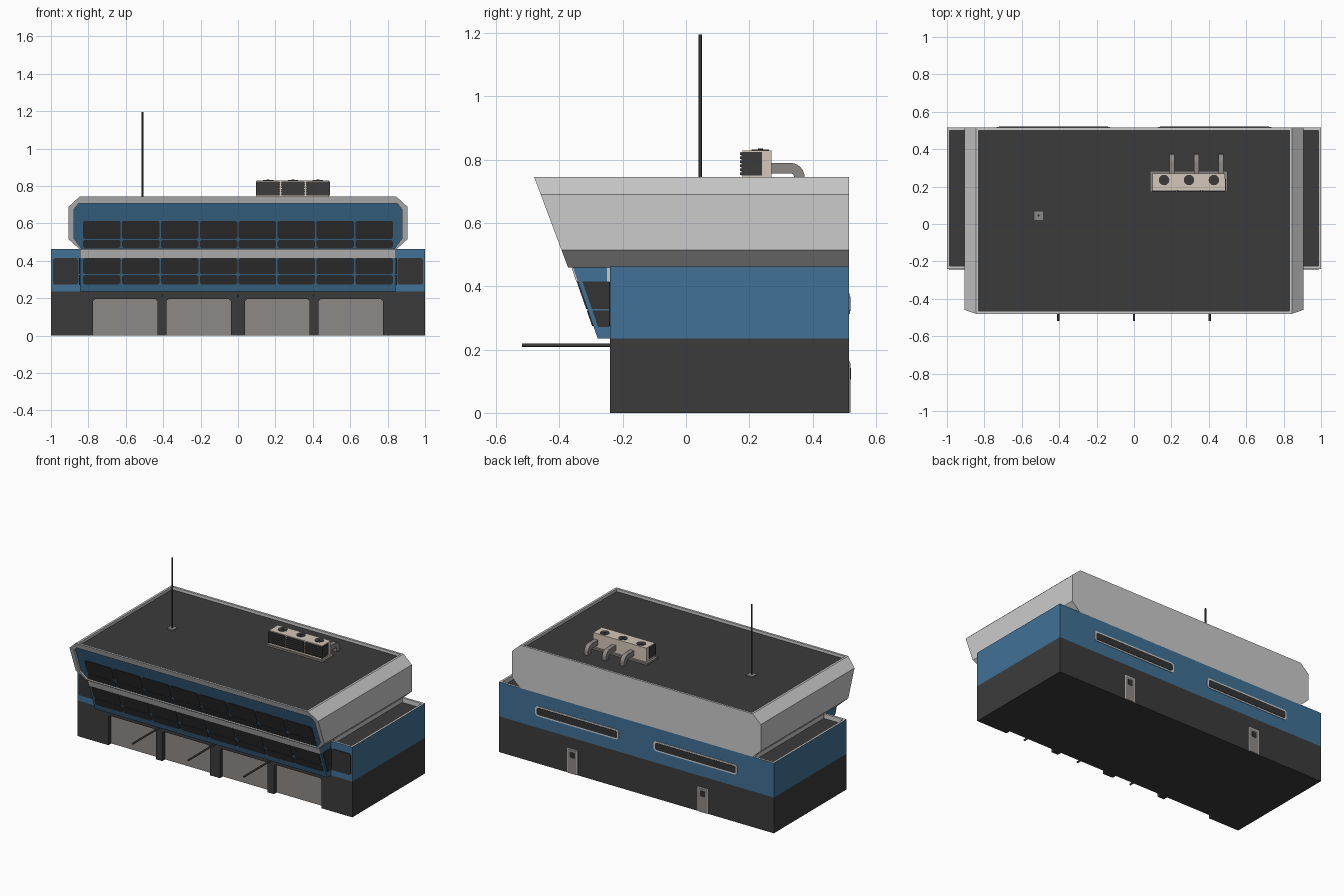
import bpy, bmesh, math

if "Cube" in bpy.data.objects:
    bpy.data.objects.remove(bpy.data.objects["Cube"])


def mat(name, r, g, b):
    m = bpy.data.materials.new(name)
    m.diffuse_color = (r, g, b, 1)
    m.use_nodes = True
    m.node_tree.nodes["Principled BSDF"].inputs["Base Color"].default_value = m.diffuse_color
    return m


DARK = mat("charcoal", 0.044, 0.044, 0.044)
GLASS = mat("dark_glass", 0.034, 0.033, 0.033)
BLUE = mat("blue_cladding", 0.052, 0.165, 0.305)
LIGHT = mat("light_grey", 0.6, 0.6, 0.6)
DOOR = mat("door_grey", 0.27, 0.25, 0.24)
CREAM = mat("cream_metal", 0.66, 0.57, 0.49)


def loft(name, rings, *mats, rule=None, parapet=None):
    """Closed solid through equal-length rings; parapet = (rim width, depth) sinks the top face."""
    bm = bmesh.new()
    vs = [[bm.verts.new(p) for p in r] for r in rings]
    n = len(rings[0])
    for a, b in zip(vs, vs[1:]):
        for i in range(n):
            j = (i + 1) % n
            bm.faces.new((a[i], a[j], b[j], b[i]))
    bm.faces.new(vs[0])
    last = bm.faces.new(vs[-1])
    bmesh.ops.recalc_face_normals(bm, faces=bm.faces)
    if rule == "last":
        last.material_index = 1
    if parapet:
        top = max(bm.faces, key=lambda f: f.calc_center_median().z + f.normal.z)
        rim = bmesh.ops.inset_individual(bm, faces=[top], thickness=parapet[0])["faces"]
        wall = bmesh.ops.inset_individual(bm, faces=[top], thickness=0.0005, depth=-parapet[1])["faces"]
        k = len(mats)
        for f in rim + wall:
            f.material_index = k - 2
        top.material_index = k - 1
    me = bpy.data.meshes.new(name)
    bm.to_mesh(me)
    bm.free()
    for m in mats:
        me.materials.append(m)
    ob = bpy.data.objects.new(name, me)
    bpy.context.collection.objects.link(ob)
    return ob


def box(name, x0, x1, y0, y1, z0, z1, *mats, **kw):
    rect = [(x0, y0), (x1, y0), (x1, y1), (x0, y1)]
    return loft(name, [[(x, y, z) for x, y in rect] for z in (z0, z1)], *mats, **kw)


def side_prism(name, pts, x0, x1, *mats):
    return loft(name, [[(x, y, z) for y, z in pts] for x in (x0, x1)], *mats)


def pane(name, x0, x1, z0, z1, plane, thick, m, c=0.008):
    """Thin plate with clipped corners on a wall given by y = plane(z)."""
    pts = [(x0 + c, z0), (x1 - c, z0), (x1, z0 + c), (x1, z1 - c),
           (x1 - c, z1), (x0 + c, z1), (x0, z1 - c), (x0, z0 + c)]
    return loft(name, [[(x, plane(z) + d, z) for x, z in pts] for d in (0, thick)], m)


def rod(name, p, r, length, axis, m, n=12):
    ring = [(r * math.cos(2 * math.pi * i / n), r * math.sin(2 * math.pi * i / n)) for i in range(n)]
    if axis == "z":
        rings = [[(p[0] + a, p[1] + b, p[2] + d) for a, b in ring] for d in (0, length)]
    else:
        rings = [[(p[0] + a, p[1] + d, p[2] + b) for a, b in ring] for d in (0, length)]
    ob = loft(name, rings, m)
    bpy.context.view_layer.objects.active = ob
    ob.select_set(True)
    bpy.ops.object.shade_smooth_by_angle(angle=math.radians(40))
    ob.select_set(False)


FRONT, BACK = -0.24, 0.515
shell_y = lambda z: -0.373 - (z - 0.46) * 0.375      # leaning front of upper shell
upper_y = lambda z: shell_y(z) + 0.014               # recessed blue upper front
bay_y = lambda z: -0.279 - (z - 0.235) * 0.347       # leaning front of lower bay
front_y = lambda z: FRONT
back_y = lambda z: BACK

# Ground floor: core block plus a front wall cut by four garage openings
box("ground_floor", -1, 1, -0.205, BACK, 0, 0.235, DARK)
bays = [(-0.775, -0.43), (-0.383, -0.037), (0.037, 0.383), (0.43, 0.775)]
outline = [(-1, 0)]
for a, b in bays:
    outline += [(a, 0), (a, 0.185), (a + 0.012, 0.196), (b - 0.012, 0.196), (b, 0.185), (b, 0)]
    box("garage_door", a - 0.005, b + 0.005, -0.212, -0.204, 0.001, 0.2, DOOR)
outline += [(1, 0), (1, 0.235), (-1, 0.235)]
loft("garage_front_wall", [[(x, y, z) for x, z in outline] for y in (FRONT, -0.204)], DARK)

# Poles above the garage pillars
for x in (-0.405, 0, 0.405):
    rod("flag_pole", (x, -0.518, 0.214), 0.006, 0.285, "y", DARK)

# Blue first floor with sunken wing roofs
box("first_floor", -1, 1, FRONT, BACK, 0.235, 0.462, BLUE, LIGHT, DARK, parapet=(0.02, 0.03))
box("upper_core", -0.845, 0.845, -0.25, 0.51, 0.41, 0.5, LIGHT)

# Leaning lower bay
side_prism("lower_bay", [(-0.22, 0.235), (bay_y(0.235), 0.235), (bay_y(0.461), 0.461), (-0.22, 0.461)],
           -0.845, 0.845, BLUE)
pane("grey_band", -0.845, 0.845, 0.414, 0.461, bay_y, -0.005, LIGHT, 0.001)

# Upper shell: octagonal section, recessed blue front and sunken roof
half = [(0.845, 0.46), (0.905, 0.515), (0.905, 0.69), (0.845, 0.745)]
half_in = [(0.838, 0.466), (0.876, 0.518), (0.876, 0.677), (0.852, 0.706)]
full = lambda h: h + [(-x, z) for x, z in reversed(h)]
outer, inner = full(half), full(half_in)
loft("upper_shell",
     [[(x, BACK, z) for x, z in outer], [(x, shell_y(z), z) for x, z in outer],
      [(x, shell_y(z), z) for x, z in inner], [(x, upper_y(z), z) for x, z in inner]],
     LIGHT, BLUE, LIGHT, DARK, rule="last", parapet=(0.02, 0.018))

# Eight columns of front windows on both floors
for i in range(8):
    cx = (i - 3.5) * 0.208
    for plane, z0, z1, part in ((upper_y, 0.469, 0.512, "upper_small"), (upper_y, 0.517, 0.614, "upper_tall"),
                                (bay_y, 0.274, 0.324, "lower_small"), (bay_y, 0.329, 0.415, "lower_tall")):
        pane(part + "_window", cx - 0.1, cx + 0.1, z0, z1, plane, -0.004, GLASS)

for s in (-1, 1):
    # Side panes of the bay and front panes of the wings
    for z0, z1 in ((0.272, 0.324), (0.329, 0.415)):
        pts = [(FRONT - 0.002, z0), (bay_y(z0) + 0.014, z0), (bay_y(z1) + 0.014, z1), (FRONT - 0.002, z1)]
        side_prism("bay_side_window", pts, s * 0.84, s * 0.849, GLASS)
    xs = sorted((s * 0.853, s * 0.99))
    pane("wing_window", *xs, 0.274, 0.414, front_y, -0.004, GLASS)
    # Rear strip windows with frames
    xs = sorted((s * 0.127, s * 0.735))
    pane("rear_window_frame", *xs, 0.312, 0.378, back_y, 0.003, LIGHT, 0.012)
    pane("rear_window", xs[0] + 0.012, xs[1] - 0.012, 0.322, 0.368, back_y, 0.005, GLASS)

# Rear doors with small glass panes
for x in (-0.485, 0.465):
    pane("rear_door_frame", x - 0.038, x + 0.038, 0.001, 0.163, back_y, 0.003, LIGHT, 0.002)
    pane("rear_door", x - 0.032, x + 0.032, 0.001, 0.157, back_y, 0.005, DOOR, 0.002)
    pane("rear_door_window", x - 0.017, x + 0.017, 0.105, 0.142, back_y, 0.007, GLASS, 0.004)

# Antenna
box("antenna_base", -0.533, -0.487, 0.022, 0.068, 0.725, 0.735, DOOR)
rod("antenna", (-0.51, 0.045, 0.73), 0.005, 0.466, "z", DARK)

# Rooftop cooling unit
box("cooler_base", 0.085, 0.5, 0.172, 0.284, 0.725, 0.738, DOOR)
box("cooler_body", 0.1, 0.487, 0.179, 0.27, 0.735, 0.83, CREAM)
for i in range(3):
    x = 0.161 + i * 0.133
    box("cooler_grille", x - 0.06, x + 0.06, 0.175, 0.18, 0.75, 0.825, DARK)
    for k in range(6):
        z = 0.752 + k * 0.0125
        box("grille_slat", x - 0.063, x + 0.063, 0.171, 0.176, z, z + 0.008, DARK)
    rod("fan_ring", (x, 0.235, 0.829), 0.028, 0.004, "z", DARK, 20)
    rod("fan_hub", (x, 0.235, 0.832), 0.008, 0.003, "z", GLASS, 10)
    # Duct bending down into the roof
    dx = 0.203 + i * 0.131
    arc = [math.radians(90 - 15 * k) for k in range(7)]
    pts = [(0.265, 0.79)] + [(0.33 + 0.045 * math.cos(a), 0.745 + 0.045 * math.sin(a)) for a in arc]
    pts += [(0.375, 0.725), (0.342, 0.725)]
    pts += [(0.33 + 0.012 * math.cos(a), 0.745 + 0.012 * math.sin(a)) for a in reversed(arc)] + [(0.265, 0.757)]
    side_prism("cooler_duct", pts, dx - 0.014, dx + 0.014, DOOR)
for x0, x1 in ((0.096, 0.101), (0.486, 0.491)):
    box("cooler_side_grille", x0, x1, 0.175, 0.24, 0.75, 0.825, DARK)
